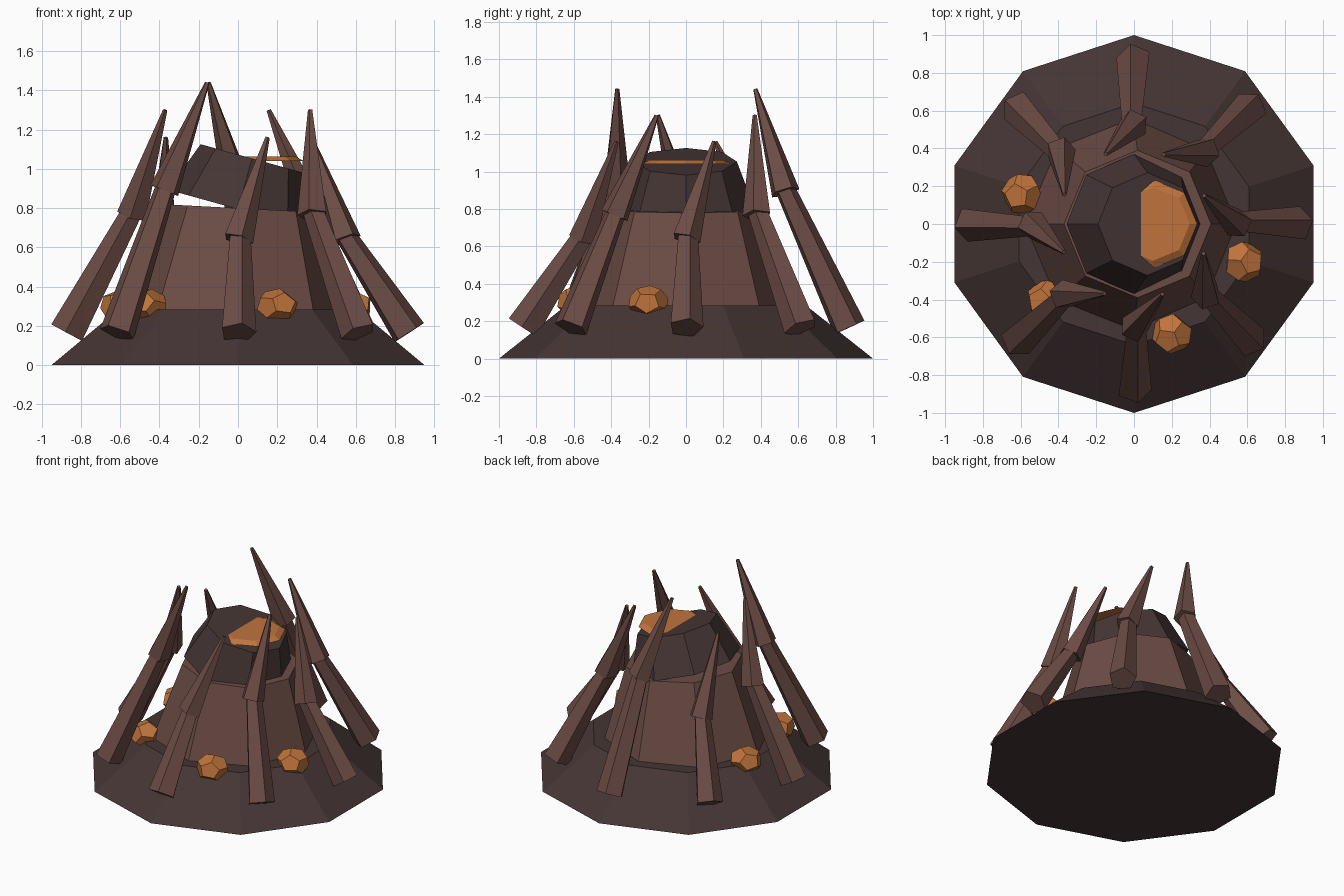
import bpy, bmesh, math, random
from mathutils import Vector, Matrix, Euler

cube = bpy.data.objects.get("Cube")
if cube:
    bpy.data.objects.remove(cube, do_unlink=True)

random.seed(4)


def make_material(name, rgb):
    mat = bpy.data.materials.new(name)
    mat.use_nodes = True
    colour = (*rgb, 1.0)
    mat.diffuse_color = colour
    for node in mat.node_tree.nodes:
        if node.type == 'BSDF_PRINCIPLED':
            node.inputs["Base Color"].default_value = colour
            node.inputs["Roughness"].default_value = 0.9
    return mat


DARK = make_material("dark rock", (0.060, 0.036, 0.035))
BROWN = make_material("brown rock", (0.150, 0.072, 0.060))
ORANGE = make_material("orange ember", (0.530, 0.175, 0.045))


def finish(bm, name, mat):
    bmesh.ops.recalc_face_normals(bm, faces=bm.faces)
    mesh = bpy.data.meshes.new(name)
    bm.to_mesh(mesh)
    bm.free()
    mesh.materials.append(mat)
    obj = bpy.data.objects.new(name, mesh)
    bpy.context.collection.objects.link(obj)
    return obj


def frustum(name, start, end, r0, r1, sides, mat, first=(1, 0, 0)):
    """Flat-sided frustum from start to end; a corner points towards first."""
    start, end = Vector(start), Vector(end)
    axis = (end - start).normalized()
    u = Vector(first)
    u = (u - axis * u.dot(axis)).normalized()
    v = axis.cross(u)
    bm = bmesh.new()
    rings = []
    for centre, r in ((start, r0), (end, r1)):
        angles = [math.tau * k / sides for k in range(sides)]
        rings.append([bm.verts.new(centre + r * (u * math.cos(a) + v * math.sin(a)))
                      for a in angles])
    for k in range(sides):
        n = (k + 1) % sides
        bm.faces.new((rings[0][k], rings[0][n], rings[1][n], rings[1][k]))
    bm.faces.new(rings[0])
    bm.faces.new(rings[1])
    return finish(bm, name, mat)


def tilted(base, degrees, length):
    """Point reached from base along an axis leaning towards +x."""
    a = math.radians(degrees)
    return Vector(base) + length * Vector((math.sin(a), 0, math.cos(a)))


def polar(r, degrees, z):
    a = math.radians(degrees)
    return Vector((r * math.cos(a), r * math.sin(a), z))


# Mound, body and tilted crown
frustum("base_mound", (0, 0, 0), (0, 0, 0.285), 1.0, 0.64, 10, DARK, (0, 1, 0))
body_foot = (-0.01, 0, 0.25)
frustum("body", body_foot, tilted(body_foot, 3, 0.55), 0.57, 0.39, 8, BROWN)
crown_foot = (0, 0, 0.795)
frustum("crown", crown_foot, tilted(crown_foot, 15.5, 0.268), 0.37, 0.272, 8, DARK)

# Glowing pool set level into the tilted crown
frustum("ember_pool", (0.1, 0, 1.04), (0.1, 0, 1.063), 0.235, 0.195, 8, ORANGE)

# Ring of bent spikes, in three repeating heights
for i in range(8):
    angle = 45 * i
    step = i % 3
    foot = polar(0.87, angle, 0.165)
    joint = polar(0.55 - 0.01 * step, angle, 0.64 + 0.125 * step)
    tip = polar(0.40, angle + 22, 1.16 + 0.14 * step)
    outward = polar(1, angle + 10, 0)
    frustum(f"spike_lower_{i + 1}", foot, joint.lerp(tip, 0.06),
            0.094, 0.055, 5, BROWN, outward)
    frustum(f"spike_upper_{i + 1}", joint, tip, 0.08, 0.012, 5, BROWN, outward)

# Ember rocks: twelve-sided lumps resting on the mound
for i, angle in enumerate((-71, -19, 165, 221)):
    bm = bmesh.new()
    bmesh.ops.create_icosphere(bm, subdivisions=1, radius=1)
    corners = [f.calc_center_median().normalized() for f in bm.faces]
    bm.clear()
    for c in corners:
        bm.verts.new(c)
    bmesh.ops.convex_hull(bm, input=bm.verts)
    bmesh.ops.dissolve_limit(bm, angle_limit=0.05, verts=bm.verts, edges=bm.edges)
    turn = Euler([random.uniform(0, 3) for _ in range(3)]).to_matrix().to_4x4()
    bm.transform(Matrix.Translation(polar(0.615, angle, 0.3))
                 @ Matrix.Diagonal((0.11, 0.11, 0.092, 1)) @ turn)
    finish(bm, f"ember_rock_{i + 1}", ORANGE)
